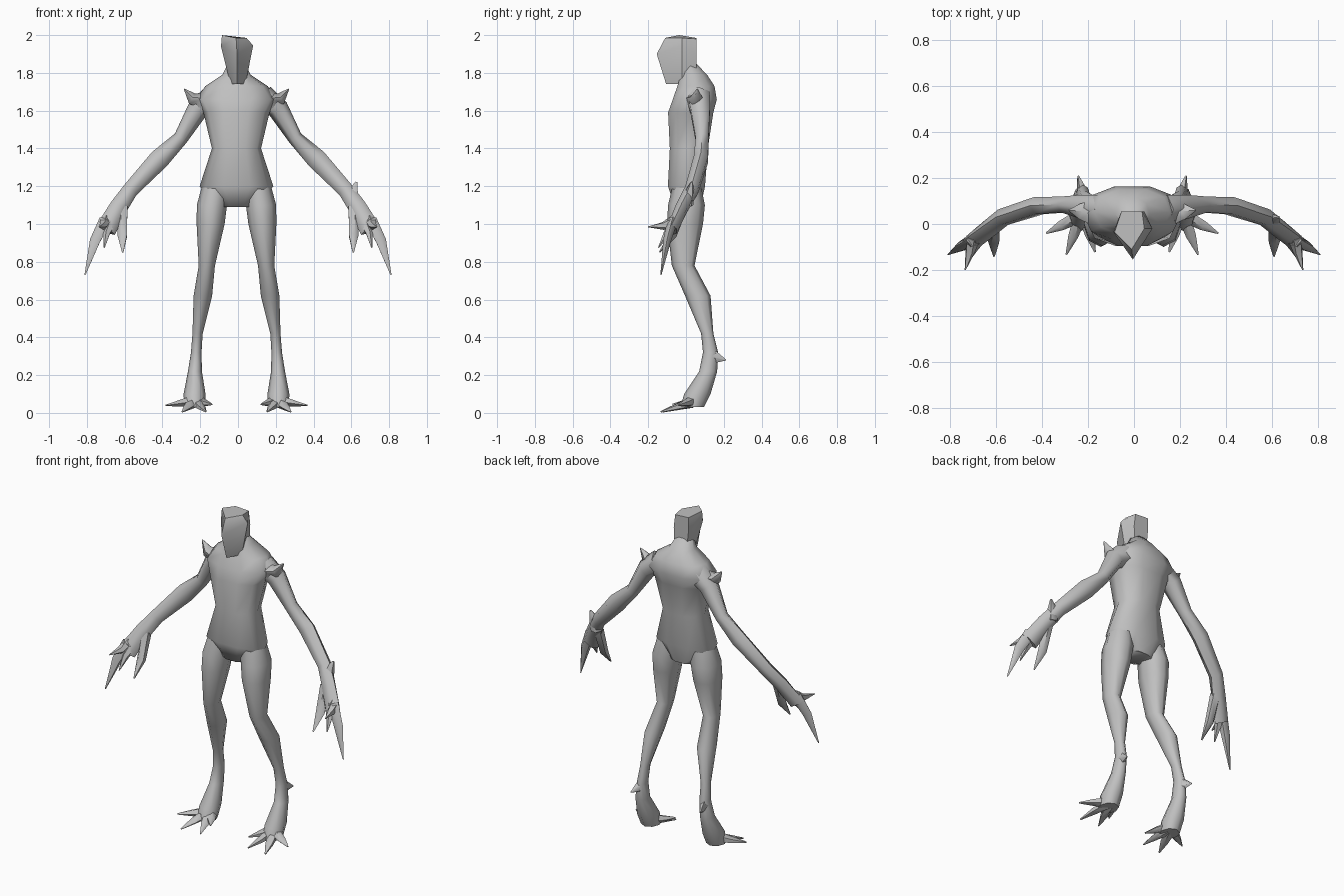
import bpy, bmesh, math
from mathutils import Vector

skin = bpy.data.materials.new("grey_skin")
skin.diffuse_color = (0.53, 0.53, 0.53, 1)
OFF = -0.008  # slight sideways shift of the body


def loft(name, rings, angle=65):
    """Skin a list of equal-length point rings and cap both ends."""
    bm = bmesh.new()
    loops = [[bm.verts.new(p) for p in ring] for ring in rings]
    n = len(loops[0])
    for a, b in zip(loops, loops[1:]):
        for i in range(n):
            bm.faces.new((a[i], a[(i + 1) % n], b[(i + 1) % n], b[i]))
    bm.faces.new(loops[0])
    bm.faces.new(loops[-1])
    bmesh.ops.recalc_face_normals(bm, faces=bm.faces)
    mesh = bpy.data.meshes.new(name)
    bm.to_mesh(mesh)
    bm.free()
    mesh.materials.append(skin)
    ob = bpy.data.objects.new(name, mesh)
    bpy.context.collection.objects.link(ob)
    bpy.ops.object.select_all(action='DESELECT')
    ob.select_set(True)
    bpy.context.view_layer.objects.active = ob
    bpy.ops.object.shade_smooth_by_angle(angle=math.radians(angle))
    return ob


def level_ring(x, z, half, front, back, n=8, power=1.0):
    """Horizontal oval given by half width and front/back depth."""
    ring = []
    for i in range(n):
        a = 2 * math.pi * i / n
        c, s = math.cos(a), math.sin(a)
        c = math.copysign(abs(c) ** power, c)
        s = math.copysign(abs(s) ** power, s)
        ring.append((x + half * c, (front + back) / 2 + (back - front) / 2 * s, z))
    return ring


def limb(name, pts, side=1, shift=0.0, ref=(0, 1, 0), n=6):
    """Tube along points (x, y, z, width, depth), mirrored by side."""
    pos = [Vector(p[:3]) for p in pts]
    rings = []
    for i, p in enumerate(pts):
        t = (pos[min(i + 1, len(pos) - 1)] - pos[max(i - 1, 0)]).normalized()
        u = t.cross(Vector(ref)).normalized()
        v = t.cross(u)
        ring = []
        for k in range(n):
            a = 2 * math.pi * k / n
            q = pos[i] + u * p[3] * math.cos(a) + v * p[4] * math.sin(a)
            ring.append((q.x * side + shift, q.y, q.z))
        rings.append(ring)
    return loft(name, rings)


# Torso: height, half width, front, back
torso = [(1.09, 0.09, -0.06, 0.08), (1.2, 0.195, -0.10, 0.105),
         (1.40, 0.13, -0.09, 0.12), (1.59, 0.175, -0.10, 0.15),
         (1.66, 0.215, -0.075, 0.168), (1.73, 0.165, -0.05, 0.155),
         (1.79, 0.075, -0.03, 0.115), (1.85, 0.045, -0.02, 0.055)]
loft("torso", [level_ring(OFF, z, h, f, b, 10, 0.85) for z, h, f, b in torso])

# Head: wedge with a pointed front ridge
loft("head", [
    [(-0.005, -0.105, 1.74), (0.04, -0.02, 1.74), (0.04, 0.055, 1.80),
     (-0.045, 0.055, 1.80), (-0.04, -0.02, 1.74)],
    [(-0.005, -0.155, 1.90), (0.08, -0.02, 1.945), (0.045, 0.055, 1.90),
     (-0.055, 0.055, 1.90), (-0.09, -0.035, 1.94)],
    [(-0.01, -0.11, 1.985), (0.045, -0.02, 1.985), (0.035, 0.055, 1.98),
     (-0.055, 0.055, 1.985), (-0.085, -0.035, 2.0)]], 40)

# Legs: x, height, half width, front, back
leg = [(0.10, 1.25, 0.07, -0.06, 0.07), (0.13, 1.10, 0.08, -0.095, 0.10),
       (0.137, 1.0, 0.074, -0.10, 0.09), (0.157, 0.78, 0.043, -0.075, 0.045),
       (0.178, 0.62, 0.049, -0.005, 0.13), (0.206, 0.42, 0.027, 0.08, 0.145),
       (0.213, 0.32, 0.028, 0.09, 0.17), (0.22, 0.22, 0.037, 0.07, 0.165),
       (0.222, 0.10, 0.058, -0.01, 0.13), (0.222, 0.03, 0.055, -0.03, 0.095)]

# Toes: base and tip
toes = {"outer": ((0.245, 0.03, 0.06), (0.375, -0.04, 0.04)),
        "middle": ((0.23, 0.03, 0.055), (0.287, -0.133, 0.006)),
        "inner": ((0.21, 0.03, 0.055), (0.162, -0.122, 0.006)),
        "side": ((0.20, 0.04, 0.06), (0.13, -0.07, 0.045))}

# Arms: x, y, z, width, depth
arm = [(0.13, 0.065, 1.67, 0.07, 0.07), (0.212, 0.075, 1.61, 0.057, 0.06),
       (0.303, 0.085, 1.455, 0.039, 0.04), (0.415, 0.08, 1.345, 0.054, 0.043),
       (0.57, 0.03, 1.18, 0.042, 0.04), (0.632, -0.02, 1.09, 0.048, 0.036),
       (0.70, -0.075, 0.97, 0.055, 0.03)]

# Fingers: knuckle points then tip
fingers = {
    "long": [(0.70, -0.07, 1.02, 0.035, 0.03), (0.755, -0.10, 0.91, 0.03, 0.022),
             (0.81, -0.133, 0.73, 0.003, 0.003)],
    "short": [(0.67, -0.06, 1.01, 0.03, 0.025), (0.695, -0.10, 0.95, 0.02, 0.02),
              (0.708, -0.145, 0.875, 0.003, 0.003)],
    "forward": [(0.70, -0.06, 1.02, 0.03, 0.03), (0.715, -0.12, 0.99, 0.022, 0.022),
                (0.735, -0.20, 0.985, 0.003, 0.003)],
    "thumb": [(0.61, -0.02, 1.09, 0.03, 0.03), (0.61, -0.07, 0.94, 0.028, 0.022),
              (0.61, -0.14, 0.85, 0.004, 0.004)]}

for tag, s in (("left", 1), ("right", -1)):
    loft(tag + "_leg", [level_ring(s * x + OFF, z, h, f, b)
                        for x, z, h, f, b in leg])
    limb(tag + "_heel_spur", [(0.215, 0.135, 0.30, 0.028, 0.045),
                              (0.235, 0.21, 0.28, 0.004, 0.004)],
         s, OFF, (0, 0, 1), 5)
    for key, (a, b) in toes.items():
        mid = [(p * 0.5 + q * 0.5) for p, q in zip(a, b)]
        limb(f"{tag}_{key}_toe", [(*a, 0.03, 0.03), (*mid, 0.024, 0.017),
                                  (*b, 0.004, 0.004)], s, OFF, (0, 0, 1), 5)
    limb(tag + "_arm", arm, s)
    for key, pts in fingers.items():
        limb(f"{tag}_{key}_finger", pts, s, n=5)
    # Pointed shoulder ridge
    limb(tag + "_shoulder_spike", [(0.17, 0.05, 1.65, 0.05, 0.06),
                                   (0.235, 0.055, 1.66, 0.035, 0.035),
                                   (0.277, 0.06, 1.715, 0.003, 0.003)], s, OFF, n=5)

# Wrist spur on one arm only
limb("left_wrist_spur", [(0.60, 0.01, 1.10, 0.035, 0.03),
                         (0.61, 0.02, 1.17, 0.03, 0.025),
                         (0.628, 0.03, 1.222, 0.006, 0.006)], n=5)
